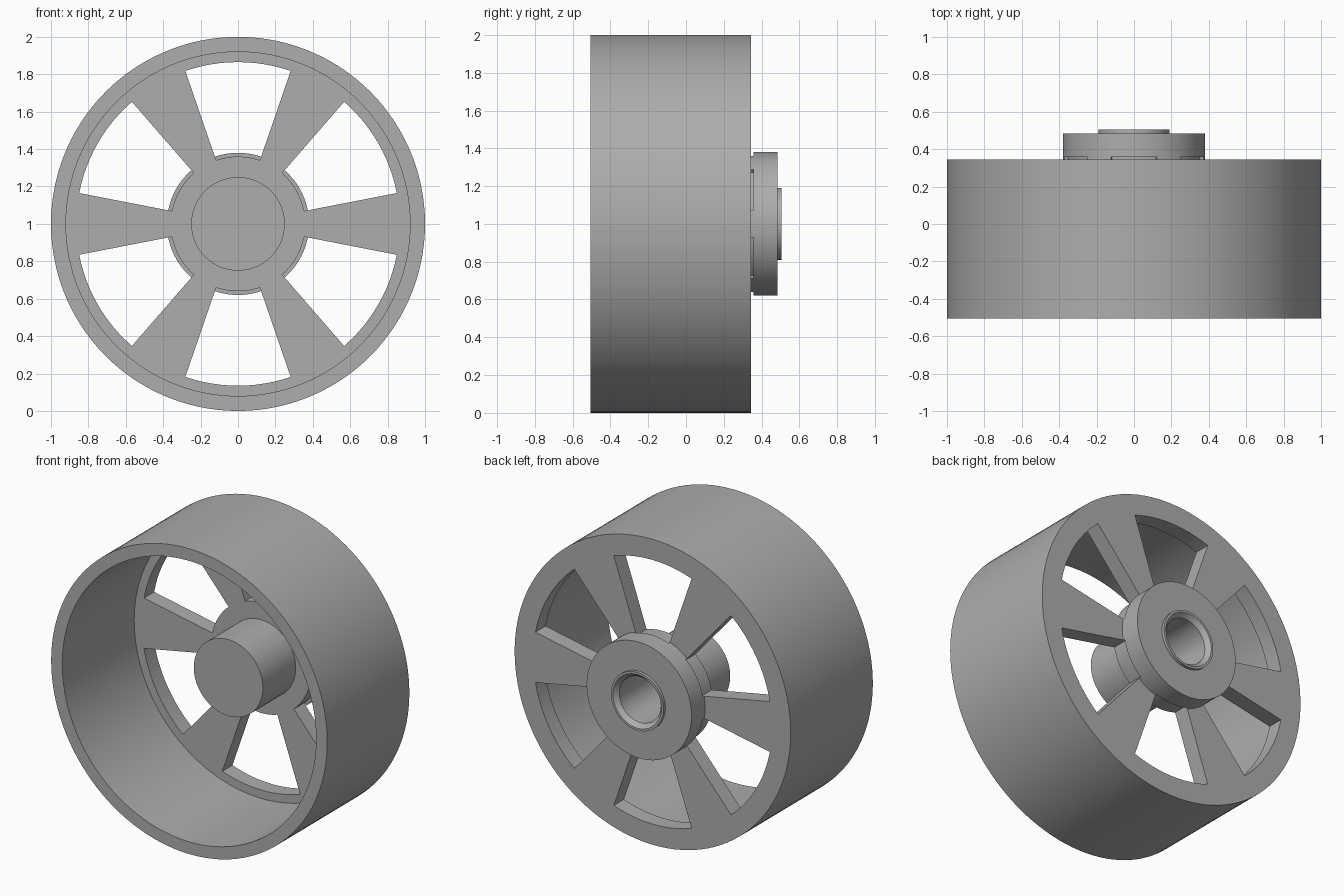
import bpy, bmesh
from math import sin, cos, radians, tau
from mathutils import Vector, Matrix

old = bpy.data.objects.get("Cube")
if old:
    bpy.data.objects.remove(old, do_unlink=True)

STEPS = 120          # facets around the wheel
CENTRE = Vector((0, 0, 1))

grey = bpy.data.materials.new("plain grey")
grey.use_nodes = True
colour = (0.42, 0.42, 0.42, 1)
grey.diffuse_color = colour
grey.node_tree.nodes["Principled BSDF"].inputs["Base Color"].default_value = colour


def finish(name, bm):
    bmesh.ops.recalc_face_normals(bm, faces=bm.faces)
    mesh = bpy.data.meshes.new(name)
    bm.to_mesh(mesh)
    bm.free()
    mesh.materials.append(grey)
    obj = bpy.data.objects.new(name, mesh)
    bpy.context.collection.objects.link(obj)
    obj.location = CENTRE
    return obj


def lathe(name, profile):
    """Revolve (radius, y) points about the wheel axis."""
    bm = bmesh.new()
    verts = [bm.verts.new((r, y, 0)) for r, y in profile]
    edges = [bm.edges.new(pair) for pair in zip(verts, verts[1:])]
    bmesh.ops.spin(bm, geom=verts + edges, cent=(0, 0, 0), axis=(0, 1, 0),
                   angle=tau, steps=STEPS)
    bmesh.ops.remove_doubles(bm, verts=bm.verts, dist=0.0001)
    return finish(name, bm)


def window_cutters(name, inner, outer, y0, y1, half_angle, count):
    """Ring sectors that open the gaps between the spokes."""
    bm = bmesh.new()
    arc = [radians(half_angle * (i / 6 - 1)) for i in range(13)]
    outline = [(inner, a) for a in arc] + [(outer, a) for a in reversed(arc)]
    for k in range(count):
        turn = Matrix.Rotation(tau * k / count, 3, 'Y')
        face = bm.faces.new([bm.verts.new(turn @ Vector((r * sin(a), y0, r * cos(a))))
                             for r, a in outline])
        solid = bmesh.ops.extrude_face_region(bm, geom=[face])["geom"]
        bmesh.ops.translate(bm, vec=(0, y1 - y0, 0),
                            verts=[v for v in solid if isinstance(v, bmesh.types.BMVert)])
    return finish(name, bm)


# Wheel body: hub nose, spoke plate, rim, back flange, collar and blind bore
wheel = lathe("wheel", [
    (0, -0.10), (0.25, -0.10), (0.25, 0.24),          # hub nose
    (0.92, 0.24), (0.92, -0.505),                     # plate front, rim inside
    (1.0, -0.505), (1.0, 0.345),                      # rim outside
    (0.38, 0.345), (0.38, 0.485),                     # plate back, flange
    (0.19, 0.485), (0.19, 0.505), (0.175, 0.505),     # collar
    (0.15, 0.475), (0.15, 0.0), (0, 0.0),             # chamfer and bore
])

# Six windows leave six flared spokes
cutters = window_cutters("window_cutters", 0.36, 0.865, 0.2, 0.358, 19, 6)
cutters.hide_render = True
cut = wheel.modifiers.new("windows", 'BOOLEAN')
cut.operation = 'DIFFERENCE'
cut.solver = 'EXACT'
cut.object = cutters

bpy.ops.object.select_all(action='DESELECT')
wheel.select_set(True)
bpy.context.view_layer.objects.active = wheel
bpy.ops.object.modifier_apply(modifier=cut.name)
bpy.data.objects.remove(cutters, do_unlink=True)
bpy.ops.object.shade_smooth_by_angle(angle=radians(25))
